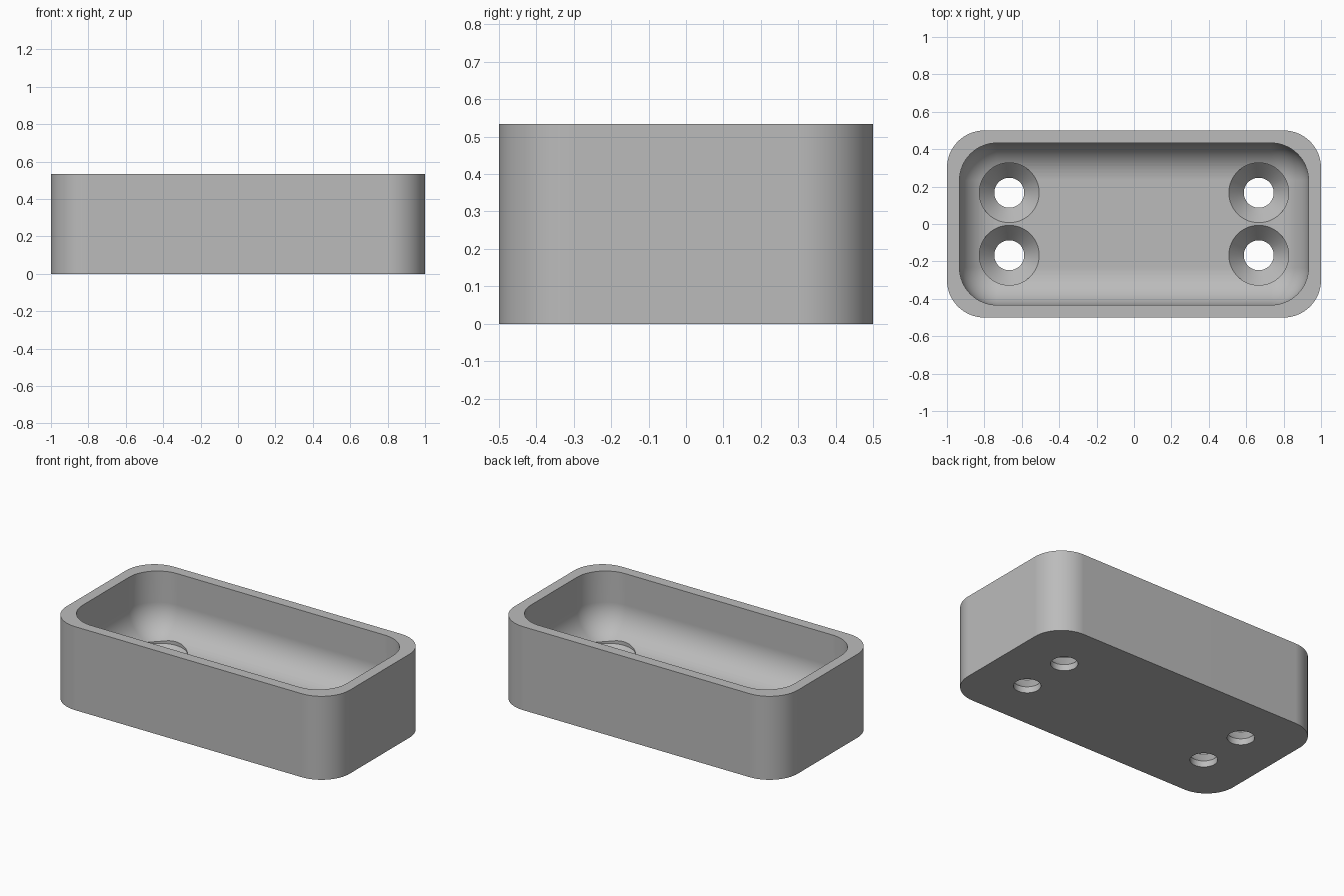
import bpy, bmesh, math

if "Cube" in bpy.data.objects:
    bpy.data.objects.remove(bpy.data.objects["Cube"], do_unlink=True)

grey = bpy.data.materials.new("plain_grey")
grey.use_nodes = True
colour = (0.5, 0.5, 0.5, 1)
grey.diffuse_color = colour
grey.node_tree.nodes["Principled BSDF"].inputs["Base Color"].default_value = colour

STEPS = 16  # segments per quarter turn


def loft(name, core_x, core_y, profile, centre=(0, 0)):
    """Stack rounded rectangles (core plus radius) given as (radius, z)."""
    bm = bmesh.new()
    rings = []
    for radius, z in profile:
        ring = []
        for q, (sx, sy) in enumerate([(1, 1), (-1, 1), (-1, -1), (1, -1)]):
            for i in range(STEPS + 1):
                a = (q + i / STEPS) * math.pi / 2
                ring.append(bm.verts.new((
                    centre[0] + sx * core_x + radius * math.cos(a),
                    centre[1] + sy * core_y + radius * math.sin(a), z)))
        rings.append(ring)
    for low, high in zip(rings, rings[1:]):
        for i in range(len(low)):
            j = (i + 1) % len(low)
            bm.faces.new((low[i], low[j], high[j], high[i]))
    bm.faces.new(rings[0][::-1])
    bm.faces.new(rings[-1])
    bmesh.ops.remove_doubles(bm, verts=bm.verts, dist=1e-5)
    bmesh.ops.recalc_face_normals(bm, faces=bm.faces)
    mesh = bpy.data.meshes.new(name)
    bm.to_mesh(mesh)
    bm.free()
    mesh.materials.append(grey)
    obj = bpy.data.objects.new(name, mesh)
    bpy.context.collection.objects.link(obj)
    return obj


# Outer block with rounded upright corners
HEIGHT, FLOOR, WALL, R = 0.533, 0.133, 0.067, 0.2
tray = loft("tray", 1 - R, 0.5 - R, [(R, 0), (R, HEIGHT)])

# Cavity with a rounded lower edge
bowl = [(R * math.sin(t), FLOOR + R * (1 - math.cos(t)))
        for t in (k * math.pi / 2 / STEPS for k in range(STEPS + 1))]
cutters = [loft("cavity_cutter", 1 - WALL - R, 0.5 - WALL - R,
                bowl + [(R, HEIGHT + 0.1)])]

# Four countersunk screw holes
screw = [(0.08, -0.1), (0.08, 0.04), (0.16, FLOOR), (0.16, 0.4)]
for x in (-0.667, 0.667):
    for y in (-0.167, 0.167):
        cutters.append(loft("screw_hole_cutter", 0, 0, screw, (x, y)))

# Carve the tray
bpy.ops.object.select_all(action="DESELECT")
bpy.context.view_layer.objects.active = tray
tray.select_set(True)
for cutter in cutters:
    cutter.hide_render = True
    cut = tray.modifiers.new("cut", "BOOLEAN")
    cut.operation = "DIFFERENCE"
    cut.solver = "EXACT"
    cut.object = cutter
    bpy.ops.object.modifier_apply(modifier=cut.name)
    bpy.data.objects.remove(cutter, do_unlink=True)

# Smooth curves, crisp rims and flat faces
bpy.ops.object.shade_smooth_by_angle(angle=math.radians(25))
weighted = tray.modifiers.new("weighted_normals", "WEIGHTED_NORMAL")
weighted.keep_sharp = True
